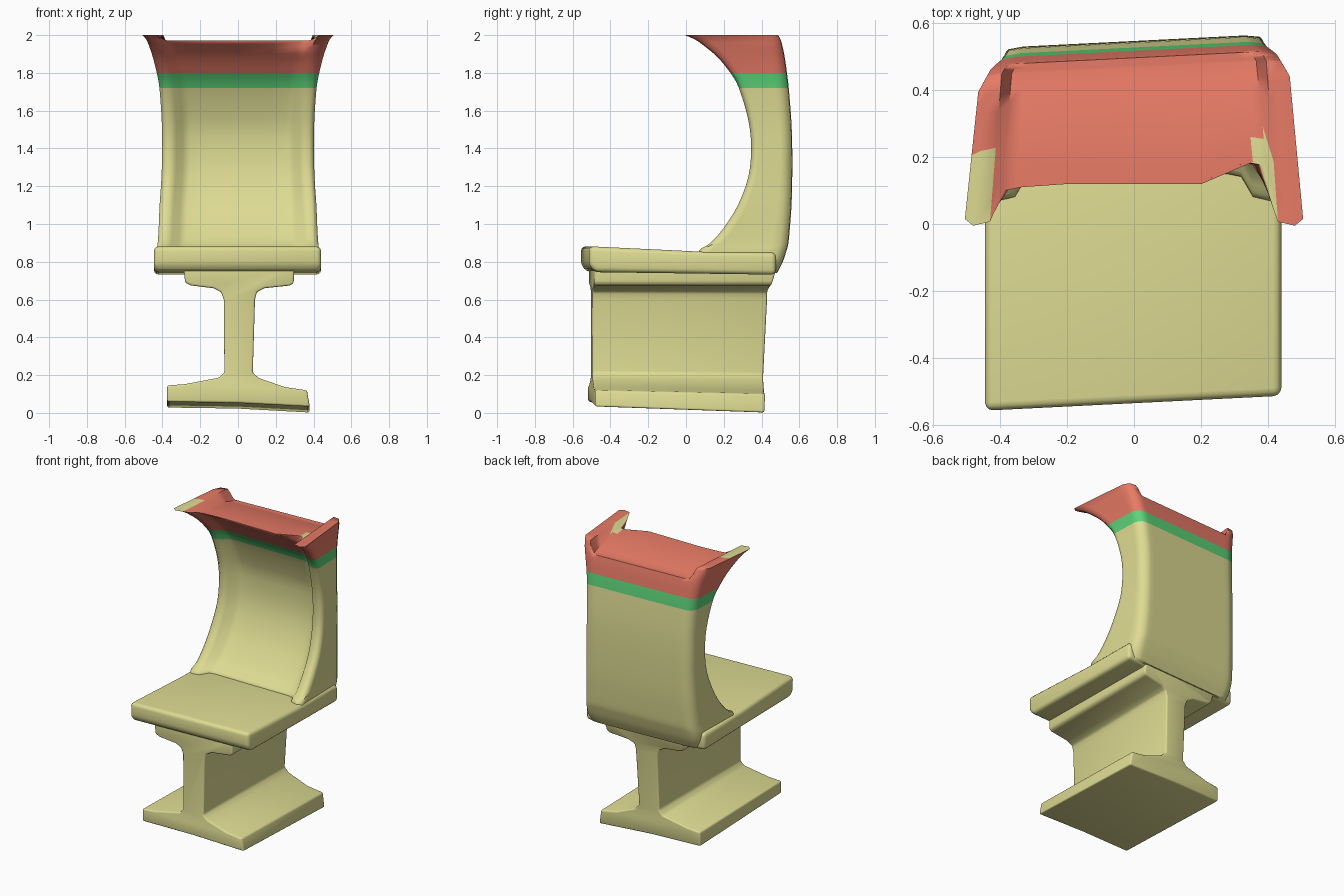
import bpy, bmesh, math

if "Cube" in bpy.data.objects:
    bpy.data.objects.remove(bpy.data.objects["Cube"])


def material(name, rgb):
    m = bpy.data.materials.new(name)
    m.diffuse_color = (*rgb, 1)
    m.use_nodes = True
    m.node_tree.nodes["Principled BSDF"].inputs["Base Color"].default_value = m.diffuse_color
    return m


YELLOW = material("pale olive yellow", (0.73, 0.71, 0.29))
RED = material("coral red", (0.88, 0.215, 0.145))
GREEN = material("leaf green", (0.11, 0.65, 0.19))
SHEAR = 0.05  # the whole seat is slightly skewed in plan


def finish(bm, name, mats, bevel=0, sharp=45):
    bmesh.ops.recalc_face_normals(bm, faces=bm.faces[:])
    me = bpy.data.meshes.new(name)
    bm.to_mesh(me)
    bm.free()
    ob = bpy.data.objects.new(name, me)
    bpy.context.collection.objects.link(ob)
    for m in mats:
        me.materials.append(m)
    bpy.ops.object.select_all(action='DESELECT')
    ob.select_set(True)
    bpy.context.view_layer.objects.active = ob
    if bevel:
        mod = ob.modifiers.new("soft edges", 'BEVEL')
        mod.width = bevel
        mod.segments = 3
        mod.limit_method = 'ANGLE'
        mod.angle_limit = math.radians(25)
        bpy.ops.object.modifier_apply(modifier=mod.name)
    bpy.ops.object.shade_smooth_by_angle(angle=math.radians(sharp))
    return ob


def prism(name, ends, bevel):
    """Closed solid between two matching point loops."""
    bm = bmesh.new()
    a, b = [[bm.verts.new(p) for p in loop] for loop in ends]
    n = len(a)
    for i in range(n):
        k = (i + 1) % n
        bm.faces.new((a[i], a[k], b[k], b[i]))
    bm.faces.new(a)
    bm.faces.new(b)
    return finish(bm, name, [YELLOW], bevel)


# seat slab: side profile (y, z) spanned across x
slab = [(-0.50, 0.745), (-0.535, 0.78), (-0.535, 0.882), (0.03, 0.855),
        (0.455, 0.85), (0.455, 0.732)]
prism("seat_slab",
      [[(x, y + SHEAR * x, z) for y, z in slab] for x in (-0.445, 0.44)], 0.025)

# pedestal: I-shaped front profile (x, z) run from front to back
pedestal = [(-0.29, 0.79), (-0.28, 0.69), (-0.25, 0.675), (-0.13, 0.66),
            (-0.09, 0.64), (-0.075, 0.60), (-0.072, 0.21), (-0.10, 0.18),
            (-0.28, 0.14), (-0.375, 0.13), (-0.375, 0.032), (0.0, 0.036),
            (0.38, 0.026), (0.365, 0.115), (0.25, 0.13), (0.11, 0.18),
            (0.078, 0.21), (0.09, 0.60), (0.10, 0.64), (0.14, 0.66),
            (0.28, 0.675), (0.295, 0.69), (0.30, 0.79)]


def pedestal_end(front):
    loop = []
    for x, z in pedestal:
        y = -0.50 if front else 0.395 + 0.05 * z + max(0, z - 0.64) * 0.25
        low = max(0, 1 - z / 0.25)
        loop.append((x, y + SHEAR * x, max(0, z - low * (0.03 * x + 0.04 * y))))
    return loop


prism("pedestal", [pedestal_end(True), pedestal_end(False)], 0.016)

# backrest levels: z, wing front y, back y, half width at front, at back
LEVELS = [(0.74, 0.10, 0.465, 0.42, 0.41), (0.80, 0.08, 0.495, 0.43, 0.42),
          (0.86, 0.07, 0.515, 0.43, 0.42), (0.90, 0.13, 0.525, 0.425, 0.415),
          (0.98, 0.20, 0.533, 0.42, 0.41), (1.10, 0.275, 0.542, 0.415, 0.405),
          (1.25, 0.33, 0.546, 0.405, 0.40), (1.40, 0.345, 0.546, 0.402, 0.40),
          (1.55, 0.33, 0.541, 0.404, 0.40), (1.72, 0.28, 0.527, 0.416, 0.41),
          (1.80, 0.235, 0.517, 0.43, 0.42), (1.88, 0.17, 0.505, 0.45, 0.435),
          (1.94, 0.10, 0.492, 0.47, 0.45), (1.975, 0.05, 0.482, 0.485, 0.457),
          (2.00, -0.005, 0.468, 0.505, 0.465)]


def smooth_levels(rows, steps):
    out = []
    for i in range(len(rows) - 1):
        p0, p1, p2 = rows[max(i - 1, 0)], rows[i], rows[i + 1]
        p3 = rows[min(i + 2, len(rows) - 1)]
        for s in range(steps):
            t = s / steps
            out.append([0.5 * (2 * b + (c - a) * t + (2 * a - 5 * b + 4 * c - d) * t * t
                               + (3 * b - a - 3 * c + d) * t ** 3)
                        for a, b, c, d in zip(p0, p1, p2, p3)])
    return out + [list(rows[-1])]


NI, NJ = 6, 8


def section_point(row, i, j):
    """i runs across x (-NI..NI), j from the front (0) to the back (NJ)."""
    z, f, b, hf, hb = row
    k, s = abs(i), (1 if i >= 0 else -1)
    xi = hf - 0.10
    # the panel is recessed between the wings, less so towards the top
    rec = 0.05 + 0.03 * min(1, max(0, (1.8 - z) / 0.3))
    panel = f + rec
    corner = panel
    if z > 1.8:  # front lip of the headrest, with a notch on one side
        panel = max(panel, 0.12)
        corner = max(corner, 0.185 if s > 0 else 0.11)
    front = [(0, panel), (xi * 0.5, panel), (xi - 0.05, corner), (xi - 0.01, corner - 0.008),
             (xi + 0.025, f + 0.012), (hf - 0.025, f), (hf, f + 0.02)][k]
    back = [(0, b), (hb * 0.4, b), (hb - 0.14, b), (hb - 0.10, b), (hb - 0.07, b),
            (hb - 0.025, b - 0.006), (hb, b - 0.05)][k]
    t = j / NJ
    x = s * (front[0] * (1 - t) + back[0] * t)
    y = front[1] * (1 - t) + (back[1] + SHEAR * s * back[0]) * t
    if k <= 3:  # the middle of the top sits below the side wings
        z = min(z, 1.972 - 0.05 * t * t)
    return x, y, z


# ring order around the border of the section grid
border = ([(i, 0) for i in range(-NI, NI)] + [(NI, j) for j in range(NJ)]
          + [(i, NJ) for i in range(NI, -NI, -1)] + [(-NI, j) for j in range(NJ, 0, -1)])
rows = smooth_levels(LEVELS, 3)
bm = bmesh.new()
rings = [{ij: bm.verts.new(section_point(r, *ij)) for ij in border} for r in rows]
for lo, hi in zip(rings, rings[1:]):
    for n, a in enumerate(border):
        b = border[(n + 1) % len(border)]
        bm.faces.new((lo[a], lo[b], hi[b], hi[a]))
# bottom and top caps
for ring, row in ((rings[0], rows[0]), (rings[-1], rows[-1])):
    for i in range(-NI, NI + 1):
        for j in range(NJ + 1):
            if (i, j) not in ring:
                ring[i, j] = bm.verts.new(section_point(row, i, j))
    for i in range(-NI, NI):
        for j in range(NJ):
            bm.faces.new((ring[i, j], ring[i + 1, j], ring[i + 1, j + 1], ring[i, j + 1]))
bmesh.ops.remove_doubles(bm, verts=bm.verts[:], dist=0.0005)
bmesh.ops.recalc_face_normals(bm, faces=bm.faces[:])

# colours by height: green band, red top, bare patches on the wing tops
for f in bm.faces:
    c = f.calc_center_median()
    if c.z > 1.80:
        worn_left = c.x < -0.42 and c.y < 0.2
        worn_right = 0.36 < c.x < 0.43 and 0.04 < c.y < 0.25
        worn = c.z > 1.97 and f.normal.z > 0.3 and (worn_left or worn_right)
        f.material_index = 0 if worn else 1
    elif c.z > 1.72:
        f.material_index = 2
finish(bm, "backrest", [YELLOW, RED, GREEN], sharp=62)
